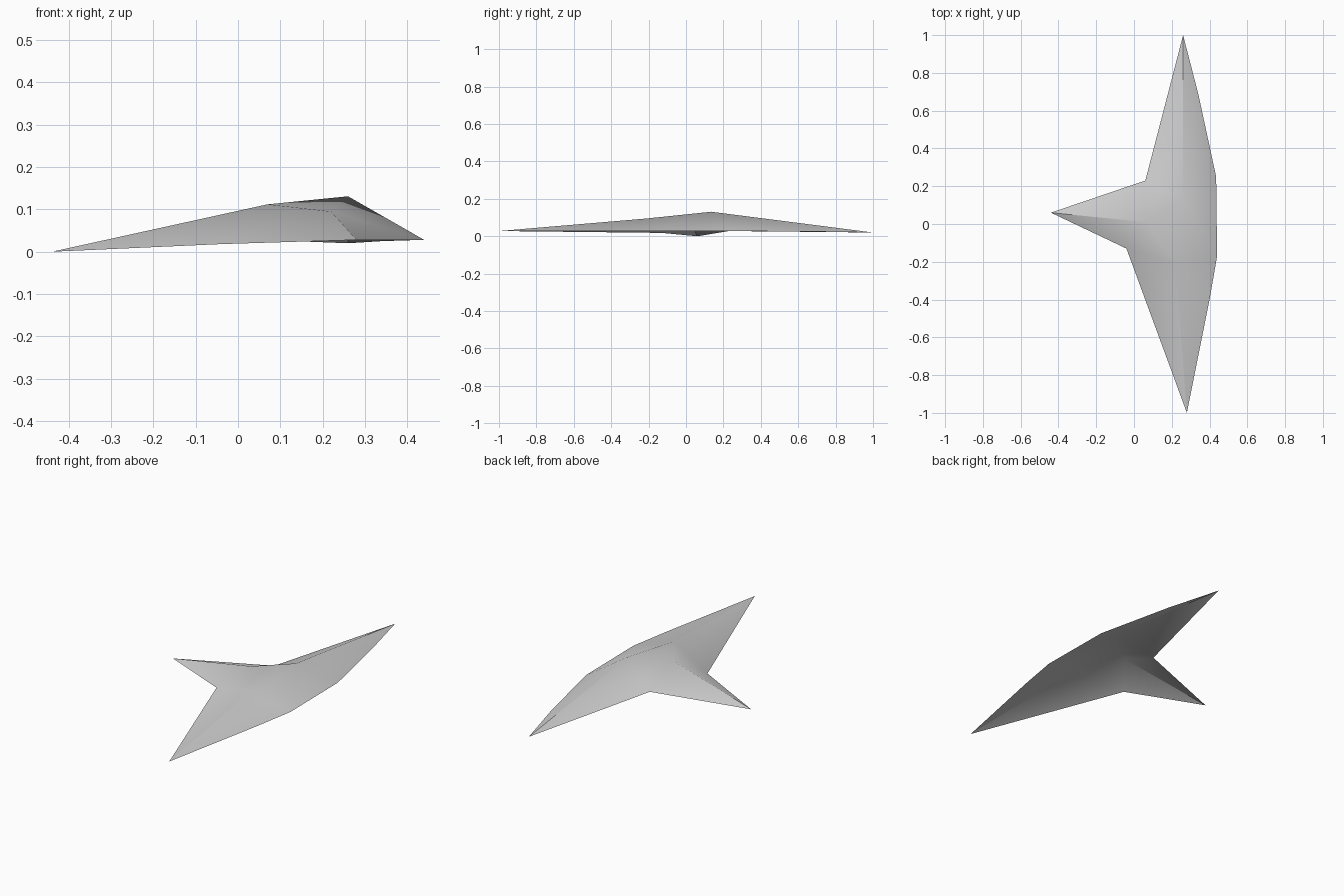
import bpy
import bmesh
import math

cube = bpy.data.objects.get("Cube")
if cube:
    bpy.data.objects.remove(cube, do_unlink=True)

# Pale grey material
grey = bpy.data.materials.new("pale grey")
grey.use_nodes = True
colour = (0.6, 0.6, 0.6, 1)
grey.diffuse_color = colour
grey.node_tree.nodes["Principled BSDF"].inputs["Base Color"].default_value = colour

# Corners of the open shell: three tips, rim corners and raised crown
points = {
    "back_tip": (0.26, 1.0, 0.02),
    "front_tip": (0.28, -1.0, 0.028),
    "side_tip": (-0.44, 0.06, 0.0),
    "back_notch": (0.06, 0.23, 0.028),
    "front_notch": (-0.04, -0.13, 0.018),
    "rim_back_mid": (0.34, 0.69, 0.025),
    "rim_back": (0.435, 0.25, 0.028),
    "rim_front": (0.44, -0.17, 0.028),
    "rim_front_mid": (0.40, -0.40, 0.028),
    "crown_side": (0.07, 0.01, 0.112),
    "crown_front": (0.22, -0.21, 0.095),
    "crown_back": (0.26, 0.135, 0.131),
}

bm = bmesh.new()
verts = {name: bm.verts.new(co) for name, co in points.items()}


def fan(centre, *ring):
    """Triangles from one corner to each pair of neighbours in a ring."""
    for a, b in zip(ring, ring[1:]):
        bm.faces.new((verts[centre], verts[a], verts[b]))


# Back arm
fan("crown_back", "rim_front", "rim_back", "rim_back_mid", "back_tip", "back_notch")
# Crown and side arm
fan("crown_side", "crown_front", "crown_back", "back_notch", "side_tip",
    "front_notch", "crown_front")
# Front arm
fan("crown_front", "front_notch", "front_tip", "rim_front_mid", "rim_front", "crown_back")

mesh = bpy.data.meshes.new("three_pointed_shell")
bm.to_mesh(mesh)
bm.free()
mesh.materials.append(grey)
shell = bpy.data.objects.new("three_pointed_shell", mesh)
bpy.context.collection.objects.link(shell)

# Soft shading across the shallow creases
bpy.context.view_layer.objects.active = shell
shell.select_set(True)
bpy.ops.object.shade_smooth_by_angle(angle=math.radians(30))
